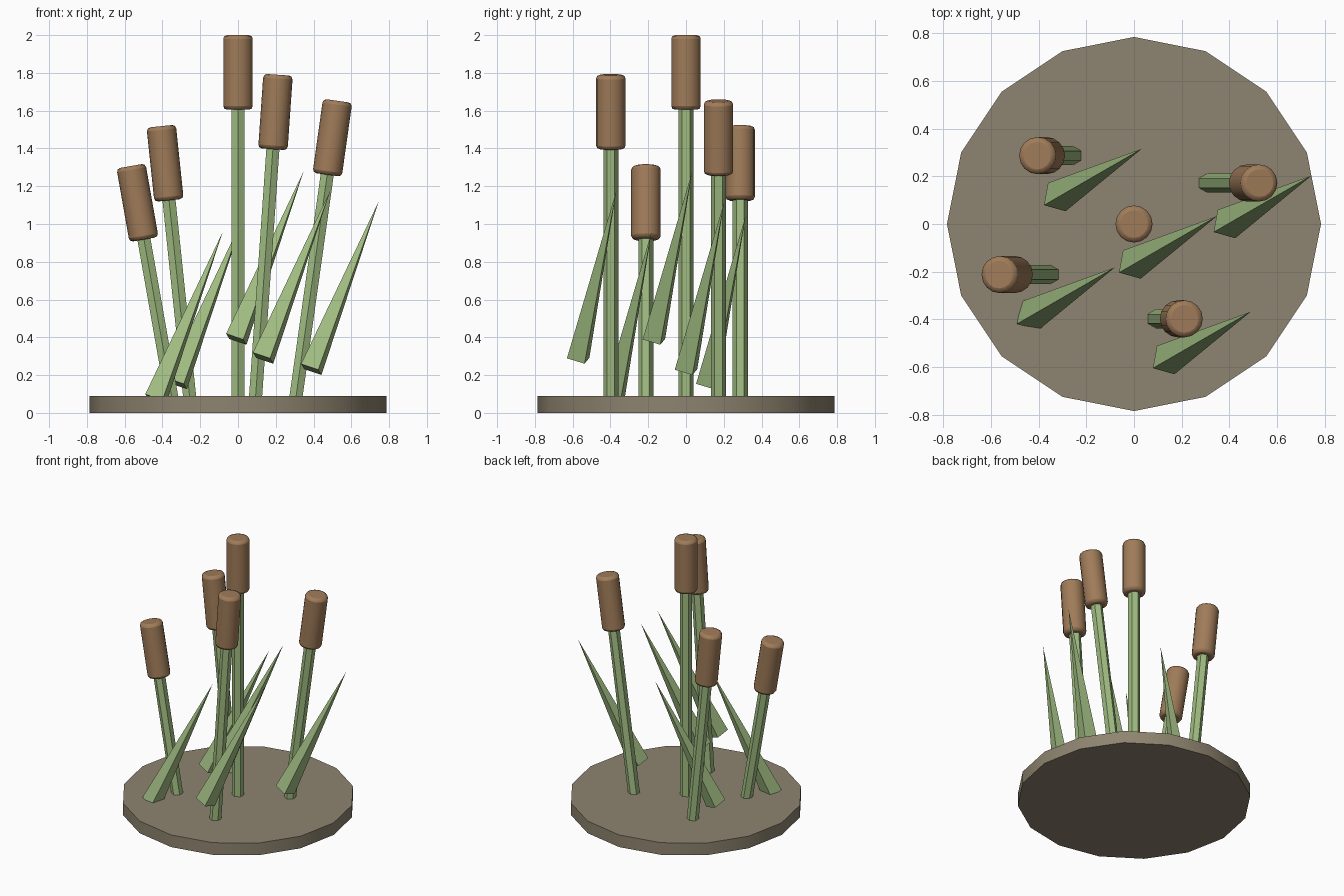
import bpy
from math import radians, tan, cos
from mathutils import Vector, Matrix

if "Cube" in bpy.data.objects:
    bpy.data.objects.remove(bpy.data.objects["Cube"])


def material(name, rgb):
    m = bpy.data.materials.new(name)
    m.diffuse_color = (*rgb, 1)
    m.use_nodes = True
    m.node_tree.nodes["Principled BSDF"].inputs["Base Color"].default_value = m.diffuse_color
    return m


MUD = material("mud", (0.27, 0.23, 0.16))
GREEN = material("reed_green", (0.35, 0.50, 0.22))
BROWN = material("seed_brown", (0.35, 0.20, 0.10))


def cylinder(name, sides, radius, depth, loc, tilt, mat):
    bpy.ops.mesh.primitive_cylinder_add(vertices=sides, radius=radius, depth=depth,
                                        location=loc, rotation=(0, tilt, 0))
    o = bpy.context.object
    o.name = name
    o.data.materials.append(mat)
    return o


# Ground disc
cylinder("ground_disc", 16, 0.785, 0.09, (0, 0, 0.045), 0, MUD)
bpy.ops.object.shade_smooth_by_angle(angle=radians(30))

# Reeds: x at ground, y, sideways tilt in degrees, height of head top
HEAD = 0.395
REEDS = [
    (0.0, 0.0, 0, 2.0),
    (0.087, -0.398, 4, 1.79),
    (0.295, 0.172, 8, 1.652),
    (-0.247, 0.287, -6, 1.518),
    (-0.336, -0.212, -10, 1.307),
]
for i, (x, y, deg, top) in enumerate(REEDS, 1):
    t = radians(deg)
    on_axis = lambda z: Vector((x + tan(t) * z, y, z))
    # Stem, running from inside the disc into the head
    z0, z1 = 0.05, top - HEAD * cos(t) + 0.03
    cylinder(f"stem_{i}", 6, 0.04, (z1 - z0) / cos(t), on_axis((z0 + z1) / 2), t, GREEN)
    # Rounded seed head
    head = cylinder(f"seed_head_{i}", 16, 0.078, HEAD,
                    on_axis(top - HEAD * cos(t) / 2), t, BROWN)
    bev = head.modifiers.new("bevel", 'BEVEL')
    bev.width, bev.segments = 0.02, 2
    bev.limit_method, bev.angle_limit = 'ANGLE', radians(40)
    bpy.ops.object.shade_smooth_by_angle(angle=radians(50))

# Leaves: identical leaning square spikes, placed by their tips
LEAN = Vector((0.357, 0.203, 0.89))
TIPS = [
    (-0.08, -0.182, 0.96),
    (0.033, 0.316, 1.045),
    (0.348, 0.033, 1.28),
    (0.49, -0.368, 1.18),
    (0.745, 0.203, 1.12),
]
turn = Vector((0, 0, 1)).rotation_difference(LEAN).to_matrix().to_4x4()
twist = Matrix.Rotation(radians(45 - 13), 4, 'Z')
for i, tip in enumerate(TIPS, 1):
    bpy.ops.mesh.primitive_cone_add(vertices=4, radius1=0.07, radius2=0, depth=LEAN.length)
    leaf = bpy.context.object
    leaf.name = f"leaf_{i}"
    leaf.data.materials.append(GREEN)
    leaf.matrix_world = Matrix.Translation(Vector(tip) - LEAN / 2) @ turn @ twist
